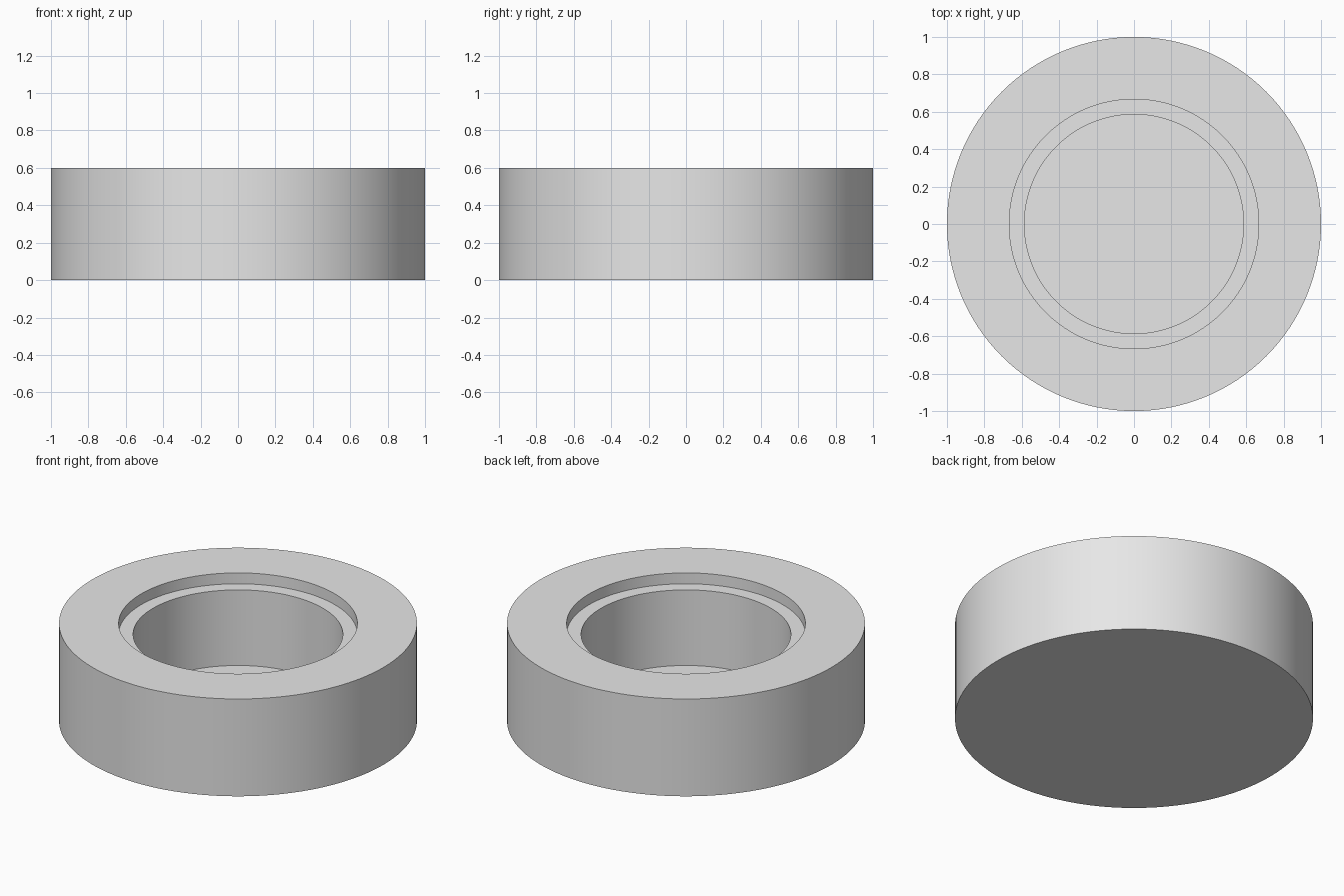
import bpy
import bmesh
import math

cube = bpy.data.objects.get("Cube")
if cube:
    bpy.data.objects.remove(cube, do_unlink=True)

SEGMENTS = 128
OUTER, LEDGE, BORE = 1.0, 0.667, 0.586
HEIGHT, LEDGE_Z, FLOOR_Z = 0.6, 0.533, 0.067

# Plain grey finish
grey = bpy.data.materials.new("light grey")
grey.use_nodes = True
colour = (0.8, 0.8, 0.8, 1)
grey.diffuse_color = colour
grey.node_tree.nodes["Principled BSDF"].inputs["Base Color"].default_value = colour

# Half section of the cup: base, outer wall, rim, stepped ledge, bore, floor
profile = [(OUTER, 0), (OUTER, HEIGHT), (LEDGE, HEIGHT),
           (LEDGE, LEDGE_Z), (BORE, LEDGE_Z), (BORE, FLOOR_Z)]

bm = bmesh.new()
rings = []
for radius, z in profile:
    angles = [2 * math.pi * i / SEGMENTS for i in range(SEGMENTS)]
    rings.append([bm.verts.new((radius * math.cos(a), radius * math.sin(a), z))
                  for a in angles])

# Walls, rim and ledge
for low, high in zip(rings, rings[1:]):
    for i in range(SEGMENTS):
        j = (i + 1) % SEGMENTS
        bm.faces.new((low[i], low[j], high[j], high[i]))

# Underside and recessed floor
bm.faces.new(rings[0][::-1])
bm.faces.new(rings[-1])
bmesh.ops.recalc_face_normals(bm, faces=bm.faces)

mesh = bpy.data.meshes.new("stepped_round_cup")
bm.to_mesh(mesh)
bm.free()
mesh.materials.append(grey)
cup = bpy.data.objects.new("stepped_round_cup", mesh)
bpy.context.collection.objects.link(cup)

# Smooth round walls with crisp rims
bpy.ops.object.select_all(action='DESELECT')
cup.select_set(True)
bpy.context.view_layer.objects.active = cup
bpy.ops.object.shade_smooth_by_angle(angle=math.radians(30))
